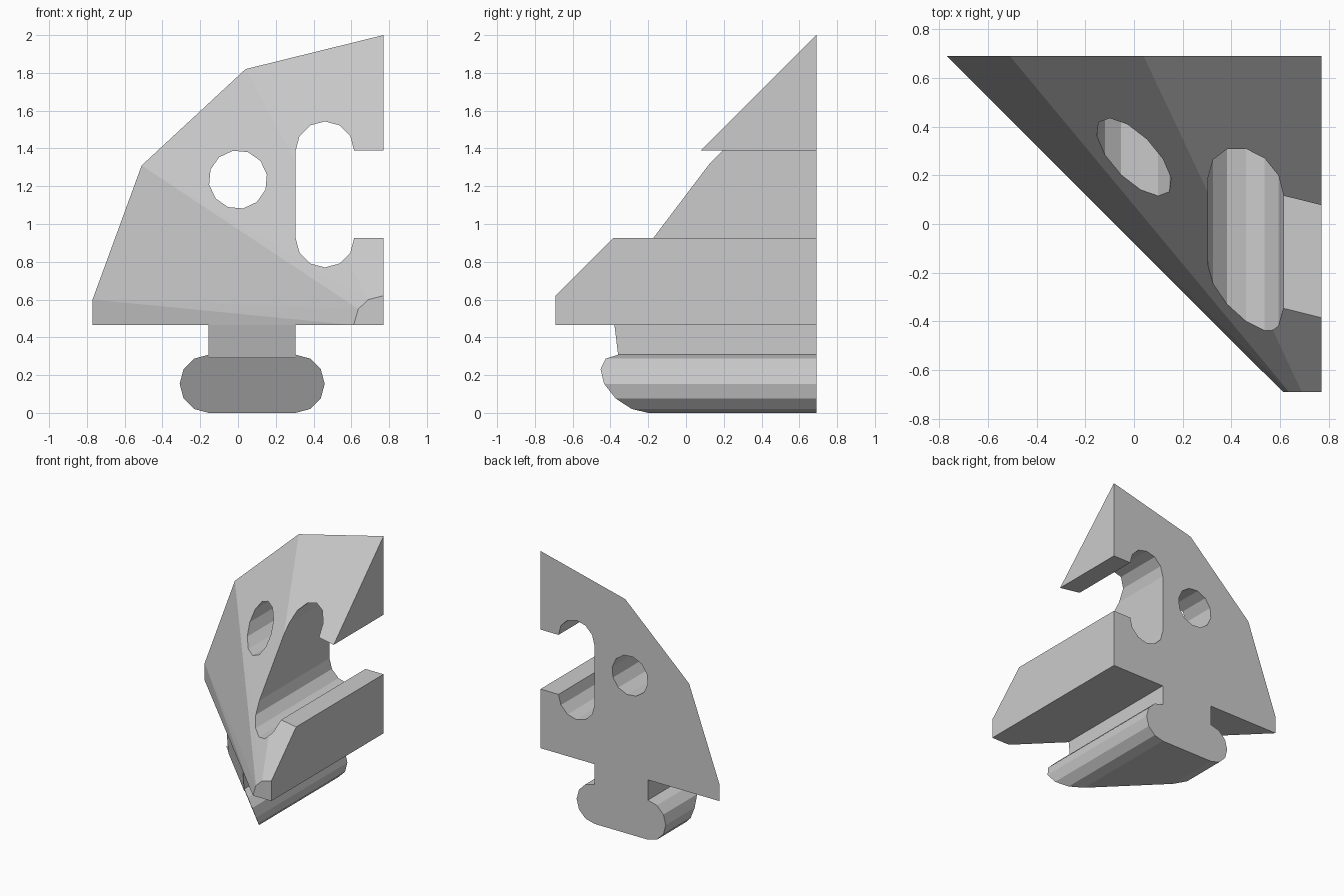
import bpy, bmesh
from math import sin, cos, radians

if "Cube" in bpy.data.objects:
    bpy.data.objects.remove(bpy.data.objects["Cube"])


def arc(cx, cz, r, a0, a1, steps):
    """Points of an arc in the x-z plane, angles in degrees."""
    return [(cx + r * cos(radians(a0 + (a1 - a0) * i / steps)),
             cz + r * sin(radians(a0 + (a1 - a0) * i / steps)))
            for i in range(steps + 1)]


def make_object(name, bm):
    bmesh.ops.recalc_face_normals(bm, faces=bm.faces)
    me = bpy.data.meshes.new(name)
    bm.to_mesh(me)
    bm.free()
    ob = bpy.data.objects.new(name, me)
    bpy.context.collection.objects.link(ob)
    return ob


def prism(name, profile, front, back):
    """Extrude an x-z profile along y; front is a function of (x, z)."""
    bm = bmesh.new()
    f = [bm.verts.new((x, front(x, z), z)) for x, z in profile]
    b = [bm.verts.new((x, back, z)) for x, z in profile]
    bm.faces.new(f)
    bm.faces.new(b)
    n = len(profile)
    for i in range(n):
        j = (i + 1) % n
        bm.faces.new((f[i], f[j], b[j], b[i]))
    return make_object(name, bm)


def combine(target, other, operation):
    other.hide_render = True
    mod = target.modifiers.new(operation.lower(), 'BOOLEAN')
    mod.operation = operation
    mod.solver = 'EXACT'
    mod.object = other
    bpy.context.view_layer.objects.active = target
    bpy.ops.object.modifier_apply(modifier=mod.name)
    bpy.data.objects.remove(other)


# Wedge body: hull from the large back outline to the small front tip
X, Y, Z = 0.77, 0.69, 0.465
back = [(-X, Z), (-X, 0.6), (-0.51, 1.31), (0.04, 1.82), (X, 2.0), (X, Z)]
tip = [(0.612, Z), (0.637, 0.55), (0.69, 0.6), (X, 0.62), (X, Z)]
bm = bmesh.new()
for outline, y in ((back, Y), (tip, -Y)):
    for x, z in outline:
        bm.verts.new((x, y, z))
bmesh.ops.convex_hull(bm, input=bm.verts)
body = make_object("wedge_bracket", bm)

# Round through hole
hole = arc(0, 1.235, 0.155, 10, 340, 11)
combine(body, prism("hole_cutter", hole, lambda x, z: -1, 1), 'DIFFERENCE')

# Tall slot opening to the right side
slot = (arc(0.46, 1.388, 0.155, 0, 180, 6) + arc(0.46, 0.925, 0.155, 180, 360, 6)
        + [(0.9, 0.925), (0.9, 1.388)])
combine(body, prism("slot_cutter", slot, lambda x, z: -1, 1), 'DIFFERENCE')

# Stem and rounded rail foot, both cut diagonally at the front
stem = [(-0.155, 0.29), (0.305, 0.29), (0.305, 0.48), (-0.155, 0.48)]
combine(body, prism("stem", stem, lambda x, z: -x - 0.055 - 0.12 * (z - 0.31), Y), 'UNION')
foot = arc(0.305, 0.154, 0.154, -90, 90, 6) + arc(-0.155, 0.154, 0.154, 90, 270, 6)
combine(body, prism("rail_foot", foot, lambda x, z: 0.105 - 0.516 * z - x, Y), 'UNION')
